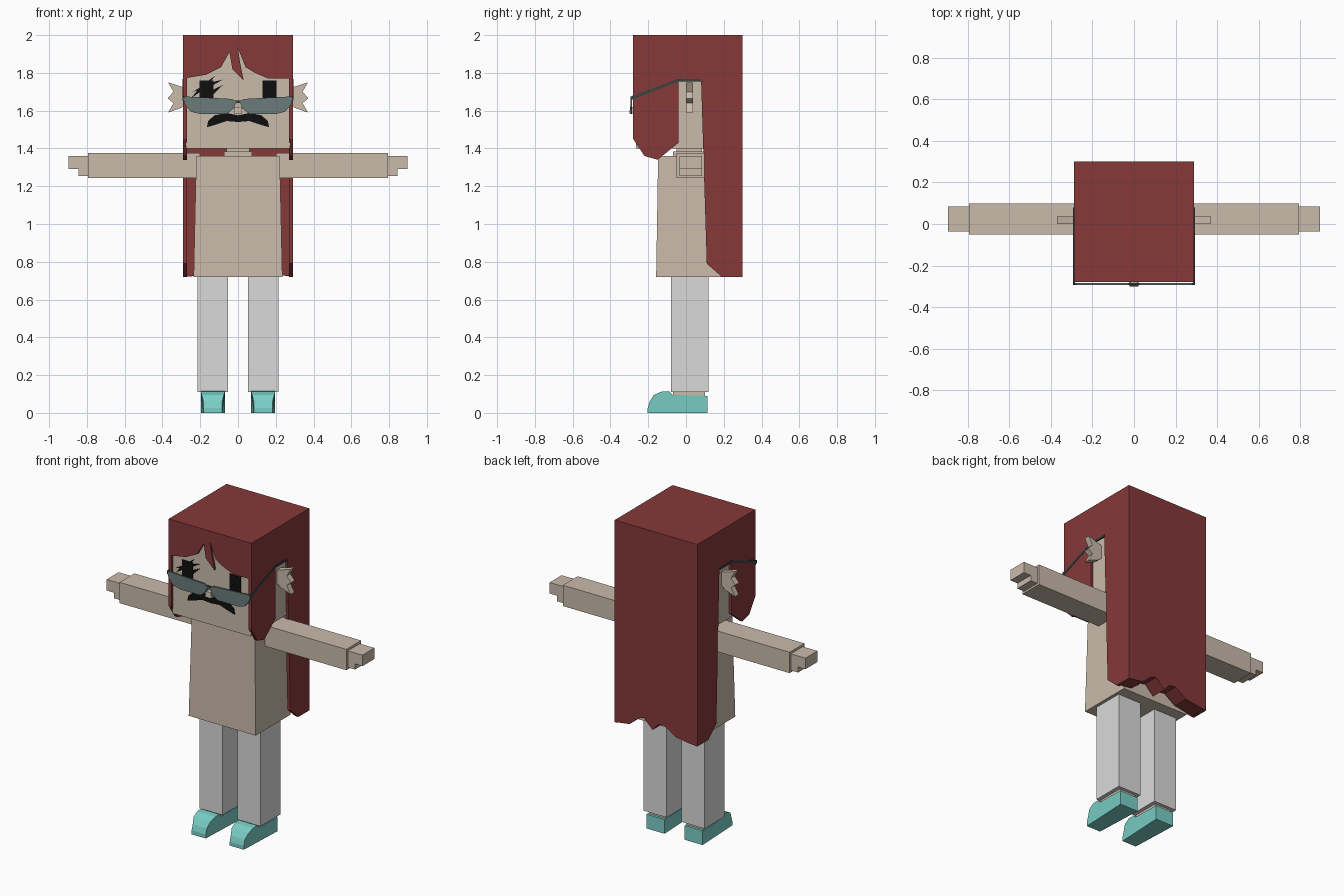
import bpy
import bmesh

cube = bpy.data.objects.get("Cube")
if cube:
    bpy.data.objects.remove(cube, do_unlink=True)


def material(name, *rgb):
    linear = [((c / 255 + 0.055) / 1.055) ** 2.4 for c in rgb] + [1.0]
    mat = bpy.data.materials.new(name)
    mat.use_nodes = True
    mat.diffuse_color = linear
    mat.node_tree.nodes["Principled BSDF"].inputs["Base Color"].default_value = linear
    return mat


HAIR = material("dark red hair", 134, 56, 57)
SKIN = material("beige skin", 202, 187, 171)
GREY = material("light grey trousers", 218, 218, 218)
TEAL = material("teal shoes", 122, 207, 199)
BLACK = material("black", 15, 15, 15)
LENS = material("grey green lens", 106, 124, 122)
FRAME = material("dark frame", 58, 66, 66)


def finish(name, bm, mat):
    bmesh.ops.recalc_face_normals(bm, faces=bm.faces)
    mesh = bpy.data.meshes.new(name)
    bm.to_mesh(mesh)
    bm.free()
    mesh.materials.append(mat)
    obj = bpy.data.objects.new(name, mesh)
    bpy.context.collection.objects.link(obj)
    return obj


def box(name, x, y, z, mat, top=1.0):
    """Box from three ranges; top scales the upper face for a taper."""
    bm = bmesh.new()
    bmesh.ops.create_cube(bm, size=1)
    for v in bm.verts:
        k = top if v.co.z > 0 else 1.0
        for i, r in enumerate((x, y, z)):
            f = k if i < 2 else 1.0
            v.co[i] = (r[0] + r[1]) / 2 + v.co[i] * f * (r[1] - r[0])
    return finish(name, bm, mat)


def prism(name, points, axis, lo, hi, mat, side=1):
    """Extrude an (x, z) profile along y, or a (y, z) profile along x."""
    bm = bmesh.new()

    def place(a, b, d):
        return (a * side, d, b) if axis == "y" else (d * side, a, b)

    low = [bm.verts.new(place(a, b, lo)) for a, b in points]
    high = [bm.verts.new(place(a, b, hi)) for a, b in points]
    bm.faces.new(low)
    bm.faces.new(high)
    n = len(points)
    for i in range(n):
        j = (i + 1) % n
        bm.faces.new((low[i], low[j], high[j], high[i]))
    return finish(name, bm, mat)


# Head, neck and torso
box("head", (-.275, .275), (-.265, .28), (1.4, 1.985), SKIN)
box("neck_base", (-.075, .075), (-.07, .1), (1.36, 1.385), SKIN)
box("neck", (-.06, .06), (-.05, .085), (1.38, 1.405), SKIN)
box("torso", (-.235, .235), (-.158, .19), (.72, 1.36), SKIN, top=.94)

# Hair: cap, fringe and thick back with a ragged hem
box("hair_cap", (-.29, .29), (-.28, .3), (1.975, 2), HAIR)
fringe = [(-.29, 1.98), (-.29, 1.77), (-.17, 1.79), (-.09, 1.83), (-.045, 1.91),
          (-.03, 1.82), (.03, 1.76), (.01, 1.86), (0, 1.93), (.04, 1.83),
          (.09, 1.8), (.16, 1.77), (.29, 1.77), (.29, 1.98)]
prism("fringe", fringe, "y", -.28, -.26, HAIR)
hem = [(.29, 1.98), (.29, .72), (.185, .735), (.12, .79), (.085, .8), (.025, .74),
       (-.015, .785), (-.06, .79), (-.135, .74), (-.22, .725), (-.29, .72), (-.29, 1.98)]
prism("back_hair", hem, "y", .2, .3, HAIR)
side_hair = [(-.28, 1.98), (.3, 1.98), (.3, .72), (.19, .72), (.11, .79),
             (.08, 1.76), (-.04, 1.77), (-.04, 1.43), (-.15, 1.34),
             (-.22, 1.36), (-.28, 1.45)]

# Profiles for the mirrored parts
ear = [(.27, 1.72), (.31, 1.73), (.37, 1.75), (.342, 1.7), (.372, 1.665),
       (.342, 1.64), (.37, 1.59), (.3, 1.615), (.27, 1.64)]
lens = [(.008, 1.645), (.03, 1.662), (.28, 1.675), (.29, 1.662), (.28, 1.63),
        (.25, 1.595), (.2, 1.582), (.06, 1.582), (.025, 1.61)]
temple = [(-.293, 1.655), (-.28, 1.66), (-.04, 1.755), (.08, 1.755),
          (.08, 1.768), (-.04, 1.768), (-.293, 1.675)]
hand = [(.79, 1.36), (.897, 1.36), (.897, 1.29), (.845, 1.29), (.845, 1.255), (.79, 1.255)]
shoe = [(.115, 0), (.115, .09), (-.07, .095), (-.09, .115), (-.13, .112),
        (-.17, .095), (-.192, .06), (-.203, .025), (-.203, 0)]

for s, tag in ((1, "left"), (-1, "right")):
    def span(a, b):
        return tuple(sorted((a * s, b * s)))

    prism(tag + "_side_hair", side_hair, "x", .27, .29, HAIR, s)
    prism(tag + "_ear", ear, "y", 0, .037, SKIN, s)
    box(tag + "_eye", span(.13, .205), (-.27, -.262), (1.66, 1.76), BLACK)
    prism(tag + "_lens", lens, "y", -.293, -.285, LENS, s)
    prism(tag + "_temple", temple, "x", .285, .293, FRAME, s)

    # Arm and stepped hand
    box(tag + "_arm", span(.2, .795), (-.05, .098), (1.243, 1.375), SKIN)
    prism(tag + "_hand", hand, "y", -.035, .085, SKIN, s)

    # Leg, ankle and shoe with a rounded toe
    box(tag + "_leg", span(.052, .215), (-.08, .12), (.11, .72), GREY)
    box(tag + "_ankle", span(.075, .19), (-.07, .1), (.07, .125), SKIN)
    toe = prism(tag + "_shoe", shoe, "x", .07, .197, TEAL, s)
    for v in toe.data.vertices:
        if v.co.y < -.15:
            v.co.x = .1335 * s + (v.co.x - .1335 * s) * (.93 if v.co.y > -.18 else .78)

# Nose and bridge of the glasses
box("nose", (-.022, .022), (-.3, -.26), (1.585, 1.62), SKIN, top=.8)
box("bridge", (-.03, .03), (-.293, -.285), (1.64, 1.655), FRAME)

# Moustache, mirrored about the middle
half = [(.06, 1.588), (.125, 1.575), (.158, 1.545), (.165, 1.512), (.12, 1.525), (.06, 1.545)]
outline = [(0, 1.575)] + half + [(0, 1.54)] + [(-x, z) for x, z in reversed(half)]
prism("moustache", outline, "y", -.272, -.263, BLACK)

# Scratches across the right eye
for i, (x0, z0, x1, z1) in enumerate(((-.25, 1.665, -.12, 1.785),
                                      (-.24, 1.7, -.08, 1.765),
                                      (-.2, 1.655, -.08, 1.735))):
    mx, mz = (x0 + x1) / 2, (z0 + z1) / 2
    prism(f"scratch_{i + 1}", [(x0, z0), (mx + .007, mz - .01), (x1, z1), (mx - .007, mz + .01)],
          "y", -.272, -.264, BLACK)
